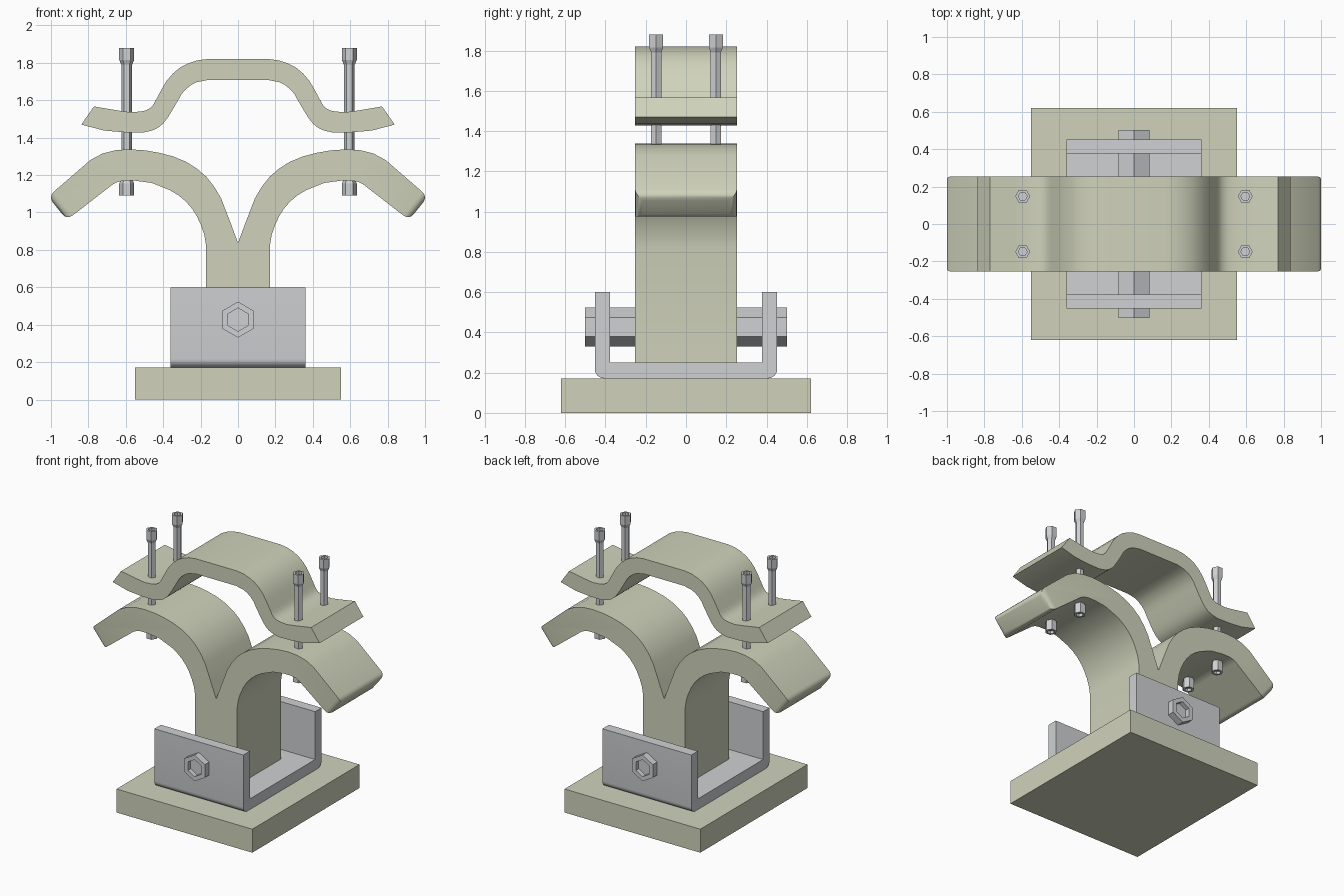
import bpy, bmesh, math
from mathutils import Vector

if "Cube" in bpy.data.objects:
    bpy.data.objects.remove(bpy.data.objects["Cube"])


def material(name, rgb):
    m = bpy.data.materials.new(name)
    m.diffuse_color = (*rgb, 1)
    m.use_nodes = True
    m.node_tree.nodes["Principled BSDF"].inputs["Base Color"].default_value = m.diffuse_color
    return m


CREAM = material("cream", (0.63, 0.65, 0.50))
GREY = material("light grey", (0.62, 0.635, 0.645))


def finish(bm, name, mat, smooth=0):
    bmesh.ops.recalc_face_normals(bm, faces=bm.faces[:])
    me = bpy.data.meshes.new(name)
    bm.to_mesh(me)
    bm.free()
    me.materials.append(mat)
    ob = bpy.data.objects.new(name, me)
    bpy.context.collection.objects.link(ob)
    if smooth:
        bpy.ops.object.select_all(action='DESELECT')
        ob.select_set(True)
        bpy.context.view_layer.objects.active = ob
        bpy.ops.object.shade_smooth_by_angle(angle=math.radians(smooth))
    return ob


def mirrored(half):
    """Closed outline from its right half."""
    return half + [(-x, z) for x, z in reversed(half) if x > 1e-6]


def extrude(points, place, depth):
    """Extrude a 2D outline from -depth to +depth."""
    bm = bmesh.new()
    a = [bm.verts.new(place(u, v, -depth)) for u, v in points]
    b = [bm.verts.new(place(u, v, depth)) for u, v in points]
    n = len(points)
    bm.faces.new(a)
    bm.faces.new(b[::-1])
    for i in range(n):
        j = (i + 1) % n
        bm.faces.new((a[i], b[i], b[j], a[j]))
    return bm


def along_y(u, v, d):
    return (u, d, v)


def along_x(u, v, d):
    return (d, u, v)


def hex_rod(name, rings, place):
    """Six-sided closed rod through (radius, height) rings."""
    bm = bmesh.new()
    loops = []
    for r, h in rings:
        loops.append([bm.verts.new(place(r * math.cos(k * math.pi / 3),
                                         r * math.sin(k * math.pi / 3), h)) for k in range(6)])
    for p, q in zip(loops, loops[1:]):
        for k in range(6):
            bm.faces.new((p[k], p[(k + 1) % 6], q[(k + 1) % 6], q[k]))
    bm.faces.new(loops[0])
    bm.faces.new(loops[-1])
    return finish(bm, name, GREY)


# Base plate
base = extrude([(-0.55, 0), (0.55, 0), (0.55, 0.172), (-0.55, 0.172)], along_y, 0.62)
finish(base, "base_plate", CREAM)

# U-shaped bracket with rounded lower outer corners
R = 0.045
corner = [(0.453 - R + R * math.sin(t), 0.172 + R - R * math.cos(t))
          for t in [i * math.pi / 12 for i in range(7)]]
bracket = mirrored(corner + [(0.453, 0.6), (0.378, 0.6), (0.378, 0.25)])
finish(extrude(bracket, along_x, 0.36), "u_bracket", GREY, 35)

# Post that splits into two curved arms
arm = [(0, 0.838), (0.04, 0.945), (0.09, 1.075), (0.125, 1.135), (0.17, 1.192),
       (0.22, 1.235), (0.275, 1.27), (0.345, 1.299), (0.42, 1.319), (0.495, 1.332),
       (0.58, 1.338), (0.655, 1.333), (0.725, 1.315), (0.79, 1.28),
       (1.015, 1.085), (0.915, 0.96),
       (0.67, 1.15), (0.645, 1.163), (0.61, 1.17), (0.55, 1.17), (0.46, 1.158),
       (0.365, 1.12), (0.32, 1.093), (0.28, 1.06), (0.245, 1.02), (0.22, 0.98),
       (0.197, 0.93), (0.18, 0.88), (0.17, 0.82), (0.17, 0.25)]
body = extrude(mirrored(arm), along_y, 0.253)
tips = [f for f in body.faces if abs(f.calc_center_median().x) > 0.94]
bmesh.ops.bevel(body, geom=list({e for f in tips for e in f.edges}), offset=0.038,
                offset_type='OFFSET', segments=4, profile=0.5, affect='EDGES')
finish(body, "forked_post", CREAM, 35)

# Arched strap above the arms
strap = [(0.165, 1.82), (0.22, 1.813), (0.267, 1.797), (0.31, 1.775), (0.348, 1.743),
         (0.38, 1.706), (0.406, 1.663), (0.44, 1.6), (0.454, 1.575), (0.472, 1.556),
         (0.495, 1.545), (0.52, 1.54), (0.575, 1.536), (0.64, 1.545), (0.77, 1.567),
         (0.838, 1.47), (0.715, 1.438), (0.61, 1.429), (0.51, 1.427), (0.46, 1.438),
         (0.427, 1.453), (0.40, 1.476), (0.378, 1.504), (0.358, 1.535), (0.32, 1.6),
         (0.302, 1.633), (0.278, 1.66), (0.25, 1.682), (0.22, 1.697), (0.16, 1.709)]
finish(extrude(mirrored(strap), along_y, 0.253), "arched_strap", CREAM, 35)

# Four upright bolts, socketed at both ends
bolt = [(0.024, 1.11), (0.024, 1.09), (0.04, 1.09), (0.04, 1.155), (0.029, 1.18),
        (0.029, 1.79), (0.04, 1.815), (0.04, 1.88), (0.024, 1.88), (0.024, 1.86)]
for sx in (-1, 1):
    for sy in (-1, 1):
        hex_rod("upright_bolt", bolt,
                lambda u, v, h: (sx * 0.595 + u, sy * 0.148 + v, h))

# Cross pin through the bracket and post, socketed at both ends
pin = [(0.062, -0.47), (0.062, -0.503), (0.096, -0.503),
       (0.096, 0.503), (0.062, 0.503), (0.062, 0.47)]
hex_rod("cross_pin", pin, lambda u, v, h: (v, h, 0.427 + u))
